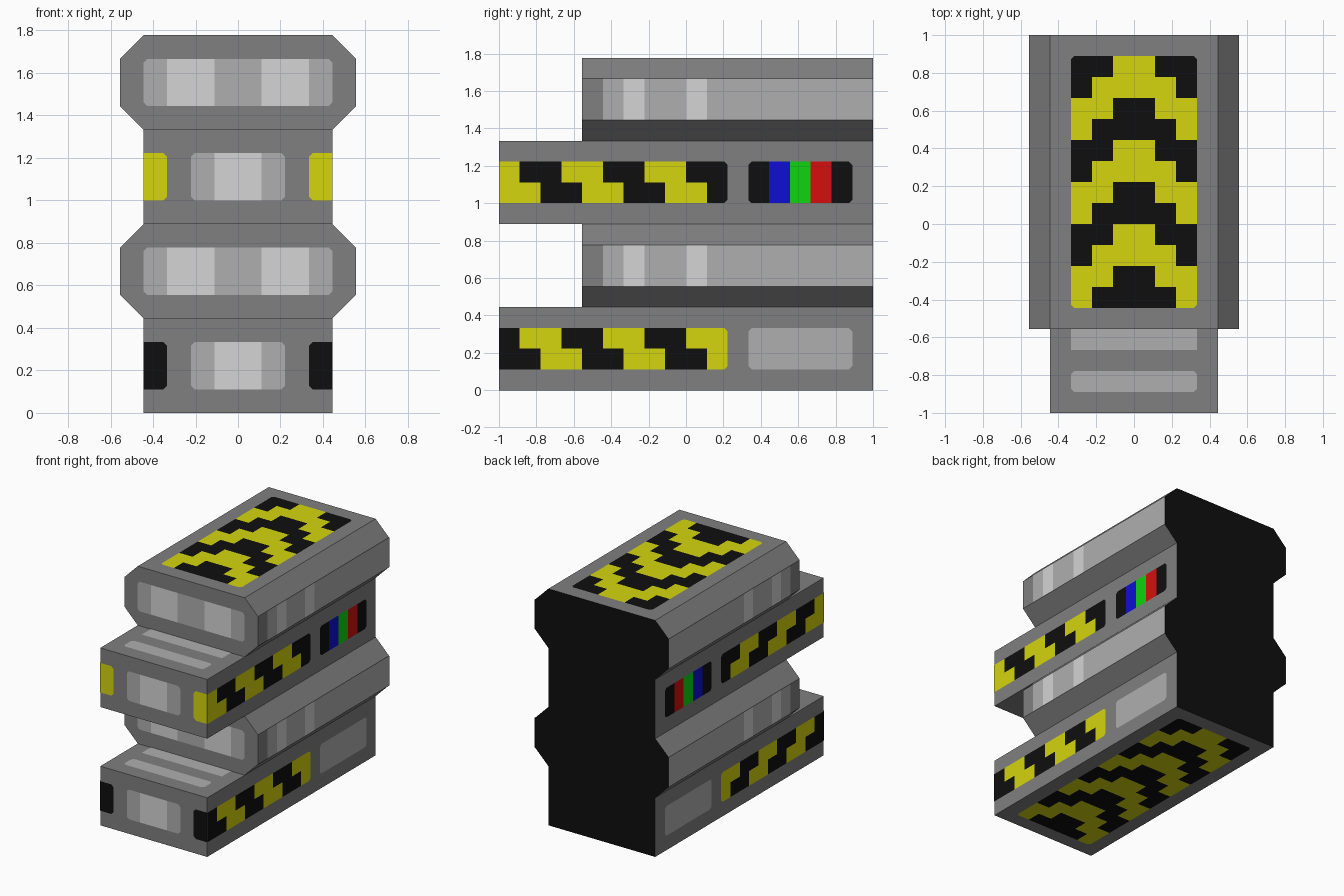
import bpy, bmesh
from mathutils import Vector

if "Cube" in bpy.data.objects:
    bpy.data.objects.remove(bpy.data.objects["Cube"])

U = 1 / 9          # the design sits on a grid of ninths
LIFT = 0.025       # painted panels float this many grid units off the body

# Flat colours (linear)
COLOURS = {
    "body_grey": (0.214, 0.214, 0.214), "pale_grey": (0.43, 0.43, 0.43),
    "white_grey": (0.66, 0.66, 0.66), "black": (0.0045, 0.0045, 0.0045),
    "yellow": (0.66, 0.66, 0.0045), "red": (0.66, 0.0045, 0.0045),
    "green": (0.0045, 0.66, 0.0045), "blue": (0.0045, 0.0045, 0.66),
}
MATS = {}
for mat_name, rgb in COLOURS.items():
    MATS[mat_name] = bpy.data.materials.new(mat_name)
    MATS[mat_name].diffuse_color = (*rgb, 1)


def finish(name, bm, colours):
    for v in bm.verts:
        v.co *= U
    me = bpy.data.meshes.new(name)
    bm.to_mesh(me)
    bm.free()
    for c in colours:
        me.materials.append(MATS[c])
    ob = bpy.data.objects.new(name, me)
    bpy.context.collection.objects.link(ob)
    return ob


def tier(name, half_profile, y0, y1, keep_cap):
    """Extrude a mirrored x/z profile along y; the back is painted black."""
    pts = half_profile + [(-x, z) for x, z in reversed(half_profile)]
    bm = bmesh.new()
    f = bm.faces.new([bm.verts.new((x, y0, z)) for x, z in pts])
    ext = bmesh.ops.extrude_face_region(bm, geom=[f], use_keep_orig=True)
    moved = [g for g in ext["geom"] if isinstance(g, bmesh.types.BMVert)]
    bmesh.ops.translate(bm, verts=moved, vec=(0, y1 - y0, 0))
    bmesh.ops.recalc_face_normals(bm, faces=bm.faces)
    bm.normal_update()
    for f in bm.faces:
        f.material_index = 1 if f.normal.y > 0.9 else 0
    hidden = [f for f in bm.faces if abs(f.normal.z) > 0.9
              and not keep_cap(f.calc_center_median().z)]
    bmesh.ops.delete(bm, geom=hidden, context="FACES")
    finish(name, bm, ["body_grey", "black"])


def panel(name, us, vs, place, outward, colour, sharp=()):
    """Painted grid panel with clipped outer corners, coloured cell by cell."""
    out = Vector(outward)
    bm = bmesh.new()
    grid = [[bm.verts.new(Vector(place(u, v)) + out * LIFT) for v in vs] for u in us]
    used = []
    for i in range(len(us) - 1):
        for j in range(len(vs) - 1):
            f = bm.faces.new((grid[i][j], grid[i + 1][j], grid[i + 1][j + 1], grid[i][j + 1]))
            c = colour(us[i], vs[j])
            if c not in used:
                used.append(c)
            f.material_index = used.index(c)
            f.normal_update()
            if f.normal.dot(out) < 0:
                f.normal_flip()
    corners = [grid[i][j] for i in (0, -1) for j in (0, -1) if us[i] not in sharp]
    bmesh.ops.bevel(bm, geom=corners, offset=0.16, segments=1, affect="VERTICES")
    finish(name, bm, used)


def hazard(flag):
    return "yellow" if flag else "black"


# Body: two long blocks and two shorter flared modules
for level, z in (("lower", 0), ("upper", 8)):
    tier(level + "_block", [(4, z), (4, z + 4)], -9, 9, lambda h: True)
    tier(level + "_module", [(4, z + 4), (5, z + 5), (5, z + 7), (4, z + 8)],
         -5, 9, lambda h: h > 15)


# Chevron panels on the top and the underside
def chevron(x, y):
    column = int(min(abs(x + 0.5), 2.5))
    return hazard((7 - y - column) % 4 < 2)


for name, y0, z, n in (("top_chevrons", -4, 16, 1), ("bottom_chevrons", -8, 0, -1)):
    panel(name, list(range(-3, 4)), list(range(y0, 9)),
          lambda x, y, z=z: (x, y, z), (0, 0, n), chevron)

INDICATOR = {3: "black", 4: "blue", 5: "green", 6: "red", 7: "black"}

for level, z, zb, flip in (("lower", 0, 1, False), ("upper", 8, 9, True)):
    corner = hazard(flip)
    front = lambda x, h: (x, -9, h)
    mod_front = lambda x, h: (x, -5, h)

    # Front windows
    panel(level + "_block_front_window", [-2, -1, 1, 2], [zb, zb + 2], front, (0, -1, 0),
          lambda x, h: "white_grey" if x == -1 else "pale_grey")
    panel(level + "_module_front_window", [-4, -3, -1, 1, 3, 4], [z + 5, z + 7],
          mod_front, (0, -1, 0),
          lambda x, h: "white_grey" if x in (-3, 1) else "pale_grey")

    # Vent strips on the front ledge
    for k, y in (("front", -8), ("rear", -6)):
        panel(f"{level}_ledge_strip_{k}", [-3, 3], [y, y + 1],
              lambda x, h, z=z: (x, h, z + 4), (0, 0, 1), lambda x, h: "pale_grey",
              sharp=(-3, 3) if k == "rear" else ())

    for side, s in (("left", -1), ("right", 1)):
        block_side = lambda y, h, s=s: (4 * s, y, h)
        module_side = lambda y, h, s=s: (5 * s, y, h)

        # Hazard stripes along the side, wrapping onto the front corner
        panel(f"{level}_{side}_stripes", list(range(-9, 3)), [zb, zb + 1, zb + 2],
              block_side, (s, 0, 0),
              lambda y, h: hazard(((y + 7 + (h - zb)) % 4 < 2) != flip), sharp=(-9,))
        panel(f"{level}_{side}_corner_mark", [3 * s, 4 * s], [zb, zb + 2], front,
              (0, -1, 0), lambda x, h: corner, sharp=(4 * s,))

        # Rear side panel: plain on the lower block, indicator bars on the upper
        panel(f"{level}_{side}_rear_panel", [3, 4, 5, 6, 7, 8], [zb, zb + 2],
              block_side, (s, 0, 0),
              lambda y, h: INDICATOR[y] if flip else "pale_grey")

        # Module side window with two highlights
        panel(f"{level}_{side}_module_window", [-4, -3, -2, 0, 1, 9], [z + 5, z + 7],
              module_side, (s, 0, 0),
              lambda y, h: "white_grey" if y in (-3, 0) else "pale_grey", sharp=(-4, 9))

for m in bpy.data.materials:
    if m.users and not m.is_grease_pencil:
        m.use_nodes = True
        m.node_tree.nodes["Principled BSDF"].inputs["Base Color"].default_value = m.diffuse_color
